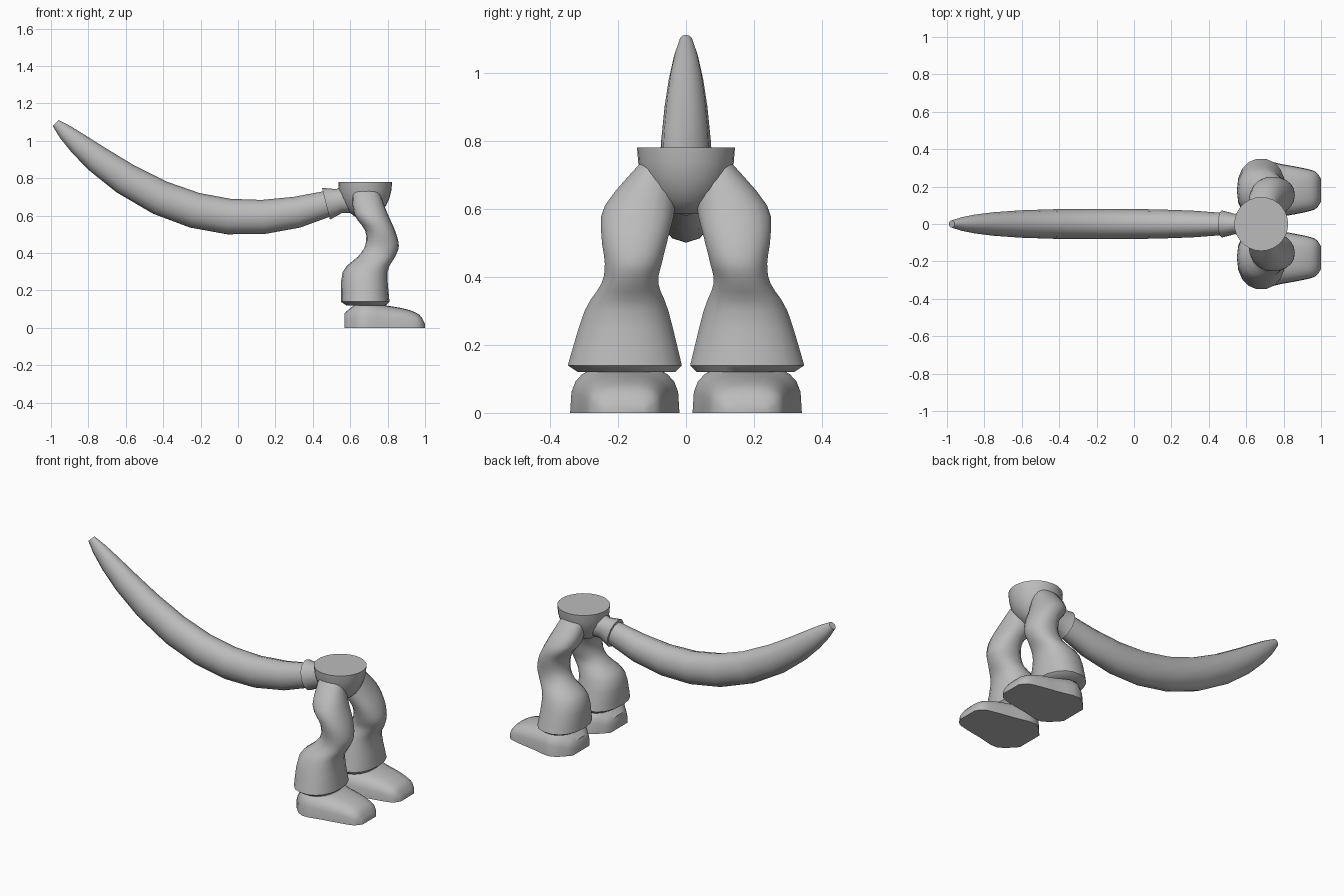
import bpy, bmesh
from math import sin, cos, pi, radians, sqrt, copysign
from mathutils import Vector
from mathutils.geometry import interpolate_bezier

cube = bpy.data.objects.get("Cube")
if cube:
    bpy.data.objects.remove(cube)

grey = bpy.data.materials.new("plain grey")
grey.use_nodes = True
grey.diffuse_color = (0.5, 0.5, 0.5, 1)
grey.node_tree.nodes["Principled BSDF"].inputs["Base Color"].default_value = grey.diffuse_color


def oval(centre, across, along, sides, power=1):
    """Ring around a centre with two half axes; power below one squares it."""
    ring = []
    for side in range(sides):
        angle = 2 * pi * side / sides
        c, s = cos(angle), sin(angle)
        ring.append(Vector(centre)
                    + Vector(across) * copysign(abs(c) ** power, c)
                    + Vector(along) * copysign(abs(s) ** power, s))
    return ring


def smooth_rows(rows, steps):
    """Pass a spline through the key rows and return the finer rows."""
    rows = [Vector(row) for row in rows]
    padded = [rows[0]] + rows + [rows[-1]]
    result = []
    for before, start, end, after in zip(padded, padded[1:], padded[2:], padded[3:]):
        for step in range(steps):
            t = step / steps
            leave, arrive = (end - before) / 2, (after - start) / 2
            blend = t * t * (3 - 2 * t)
            result.append(start.lerp(end, blend)
                          + leave * t * (1 - t) ** 2 - arrive * t * t * (1 - t))
    return result + [rows[-1]]


def loft(name, rings, mirror=False):
    """Skin a row of rings, cap both ends and shade the result."""
    bm = bmesh.new()
    loops = [[bm.verts.new(point) for point in ring] for ring in rings]
    count = len(loops[0])
    for lower, upper in zip(loops, loops[1:]):
        for here in range(count):
            there = (here + 1) % count
            bm.faces.new((lower[here], lower[there], upper[there], upper[here]))
    bm.faces.new(loops[0])
    bm.faces.new(loops[-1])
    bmesh.ops.recalc_face_normals(bm, faces=bm.faces[:])
    mesh = bpy.data.meshes.new(name)
    bm.to_mesh(mesh)
    bm.free()
    mesh.materials.append(grey)
    part = bpy.data.objects.new(name, mesh)
    bpy.context.collection.objects.link(part)
    bpy.ops.object.select_all(action='DESELECT')
    part.select_set(True)
    bpy.context.view_layer.objects.active = part
    bpy.ops.object.shade_smooth_by_angle(angle=radians(45))
    if mirror:
        modifier = part.modifiers.new("mirror", 'MIRROR')
        modifier.use_axis = (False, True, False)
        modifier.use_mirror_merge = False


# Pelvis: flat round waist curving in to the crotch like a bowl
def pelvis_ring(depth):
    radius = 0.144 * sqrt(1 - depth ** 2)
    return oval((0.68, 0, 0.78 - depth / 5), (radius, 0, 0), (0, radius, 0), 28)


loft("pelvis", [pelvis_ring(sin(level / 7 * pi / 2)) for level in range(7)])


# Legs: bent knees, with trousers that flare out to a hem
def leg_ring(height, back, front, inner, outer):
    return oval(((back + front) / 2, (inner + outer) / 2, height),
                ((front - back) / 2, 0, 0), (0, (outer - inner) / 2, 0), 18, 0.9)


leg_keys = [(0.74, 0.61, 0.75, 0.03, 0.13),
            (0.61, 0.62, 0.8, 0.03, 0.24),
            (0.52, 0.68, 0.84, 0.05, 0.25),
            (0.44, 0.68, 0.86, 0.07, 0.24),
            (0.38, 0.64, 0.84, 0.08, 0.25),
            (0.3, 0.56, 0.8, 0.05, 0.3),
            (0.14, 0.55, 0.81, 0.01, 0.35)]
hem = (0.12, 0.58, 0.79, 0.03, 0.32)
loft("legs", [leg_ring(*row) for row in smooth_rows(leg_keys, 3) + [hem]], mirror=True)


# Shoes: flat soles under arched sections from heel to toe
def shoe_ring(x, half_width, top):
    ring = []
    for step in range(13):
        c, s = cos(pi * step / 12), max(0, sin(pi * step / 12))
        ring.append((x, 0.18 + half_width * copysign(abs(c) ** 0.7, c), top * s ** 0.6))
    return ring


shoe_keys = [(0.57, 0.08, 0.08), (0.66, 0.16, 0.14), (0.79, 0.14, 0.12),
             (0.9, 0.12, 0.1), (0.97, 0.1, 0.07), (1, 0.06, 0.02)]
loft("shoes", [shoe_ring(*row) for row in smooth_rows(shoe_keys, 3)], mirror=True)

# Tail: sagging curve, slim at the root and tapering to a blunt tip
root, sag, rise, tip = [Vector(p) for p in
                        ((0.5, 0, 0.67), (0, 0, 0.5), (-0.45, 0, 0.58), (-1, 0, 1.12))]
path = interpolate_bezier(root, sag, rise, tip, 65)
tail_rings = []
for index in (0, 8, 16, 24, 32, 40, 48, 54, 58, 61, 63):
    t = index / 64
    radius = 0.097 * (1 - t ** 6) ** 0.6 * (1 - 0.3 * (1 - t) ** 6)
    heading = (path[index + 1] - path[max(index - 1, 0)]).normalized()
    upward = Vector((-heading.z, 0, heading.x))
    tail_rings.append(oval(path[index], upward * radius, (0, radius * 0.85, 0), 12))
loft("tail", tail_rings)

# Collar: tilted cuff that joins the tail to the pelvis
loft("tail_collar", [oval((x, 0, 0.57 + x / 5), (-size / 4, 0, size), (0, size * 0.85, 0), 12)
                     for x, size in ((0.47, 0.085), (0.54, 0.064), (0.62, 0.08))])
